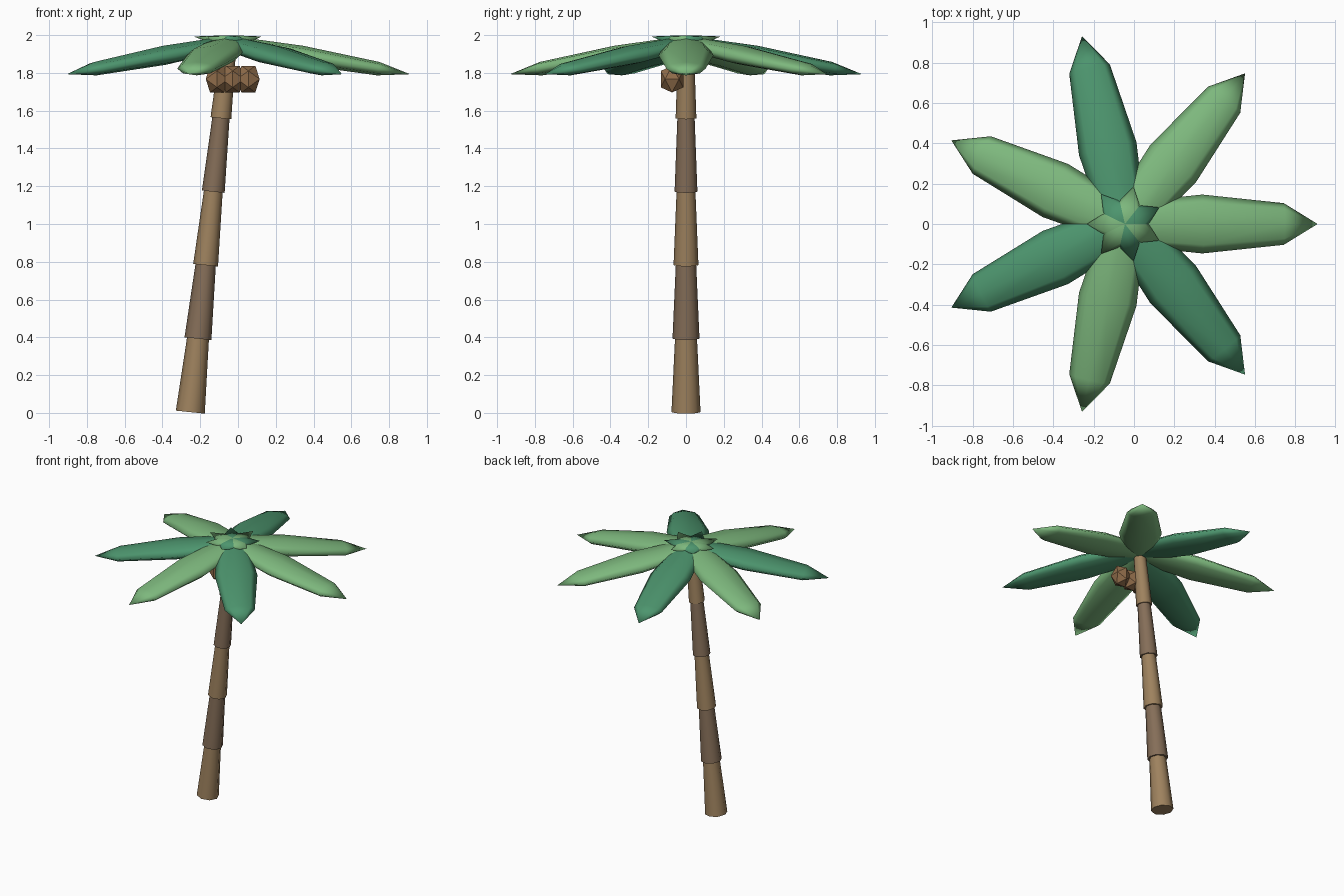
import bpy, bmesh, math
from mathutils import Matrix, Vector

if "Cube" in bpy.data.objects:
    bpy.data.objects.remove(bpy.data.objects["Cube"])


def material(name, rgb):
    m = bpy.data.materials.new(name)
    m.diffuse_color = (*rgb, 1)
    m.use_nodes = True
    m.node_tree.nodes["Principled BSDF"].inputs["Base Color"].default_value = m.diffuse_color
    return m


def add(name, bm, mat, smooth_angle=None):
    me = bpy.data.meshes.new(name)
    bmesh.ops.recalc_face_normals(bm, faces=bm.faces)
    bm.to_mesh(me)
    bm.free()
    ob = bpy.data.objects.new(name, me)
    bpy.context.collection.objects.link(ob)
    me.materials.append(mat)
    if smooth_angle:
        bpy.ops.object.select_all(action='DESELECT')
        ob.select_set(True)
        bpy.context.view_layer.objects.active = ob
        bpy.ops.object.shade_smooth_by_angle(angle=math.radians(smooth_angle))
    return ob


bark = [material("bark_light", (0.342, 0.223, 0.112)), material("bark_dark", (0.235, 0.156, 0.098))]
green_light = material("leaf_light", (0.205, 0.477, 0.205))
green_dark = material("leaf_dark", (0.073, 0.300, 0.155))
husk = material("coconut_husk", (0.275, 0.150, 0.068))

# Leaning trunk: five tapered octagonal segments stacked along one axis
base, step = Vector((-0.252, 0, 0.009)), Vector((0.0405, 0, 0.389))
tilt = step.to_track_quat('Z', 'Y').to_matrix().to_4x4()
for i in range(5):
    r = 0.077 - 0.0055 * i
    bm = bmesh.new()
    bmesh.ops.create_cone(bm, cap_ends=True, segments=8, radius1=r, radius2=r * 0.75,
                          depth=step.length + 0.01)
    bm.transform(Matrix.Translation(base + step * (i + 0.5)) @ tilt)
    add(f"trunk_segment_{i + 1}", bm, bark[i % 2], 50)

# Crown: seven long flattened leaves crossing at the top of the trunk
for i in range(7):
    bm = bmesh.new()
    bmesh.ops.create_uvsphere(bm, u_segments=8, v_segments=4, radius=1)
    bm.transform(Matrix.Rotation(math.pi / 2, 4, 'Y'))
    bm.transform(Matrix.Diagonal((0.581, 0.146, 0.051, 1)))
    bm.transform(Matrix.Translation((-0.045, 0, 1.893))
                 @ Matrix.Rotation(i * math.tau / 7, 4, 'Z')
                 @ Matrix.Translation((0.383, 0, 0))
                 @ Matrix.Rotation(math.radians(9.9), 4, 'Y'))
    add(f"leaf_{i + 1}", bm, green_dark if i in (2, 4, 6) else green_light, 180)

# Coconuts: three flat-faced icosahedra in a row, with an edge on top
for i in range(3):
    bm = bmesh.new()
    a, b = 0.526, 0.851
    for s in (-1, 1):
        for t in (-1, 1):
            for v in ((s * a, 0, t * b), (s * b, t * a, 0), (0, s * b, t * a)):
                bm.verts.new(v)
    bmesh.ops.convex_hull(bm, input=bm.verts)
    bm.transform(Matrix.Translation((-0.111 + 0.083 * i, -0.074, 1.767))
                 @ Matrix.Diagonal((0.07, 0.07, 0.083, 1)))
    add(f"coconut_{i + 1}", bm, husk)
